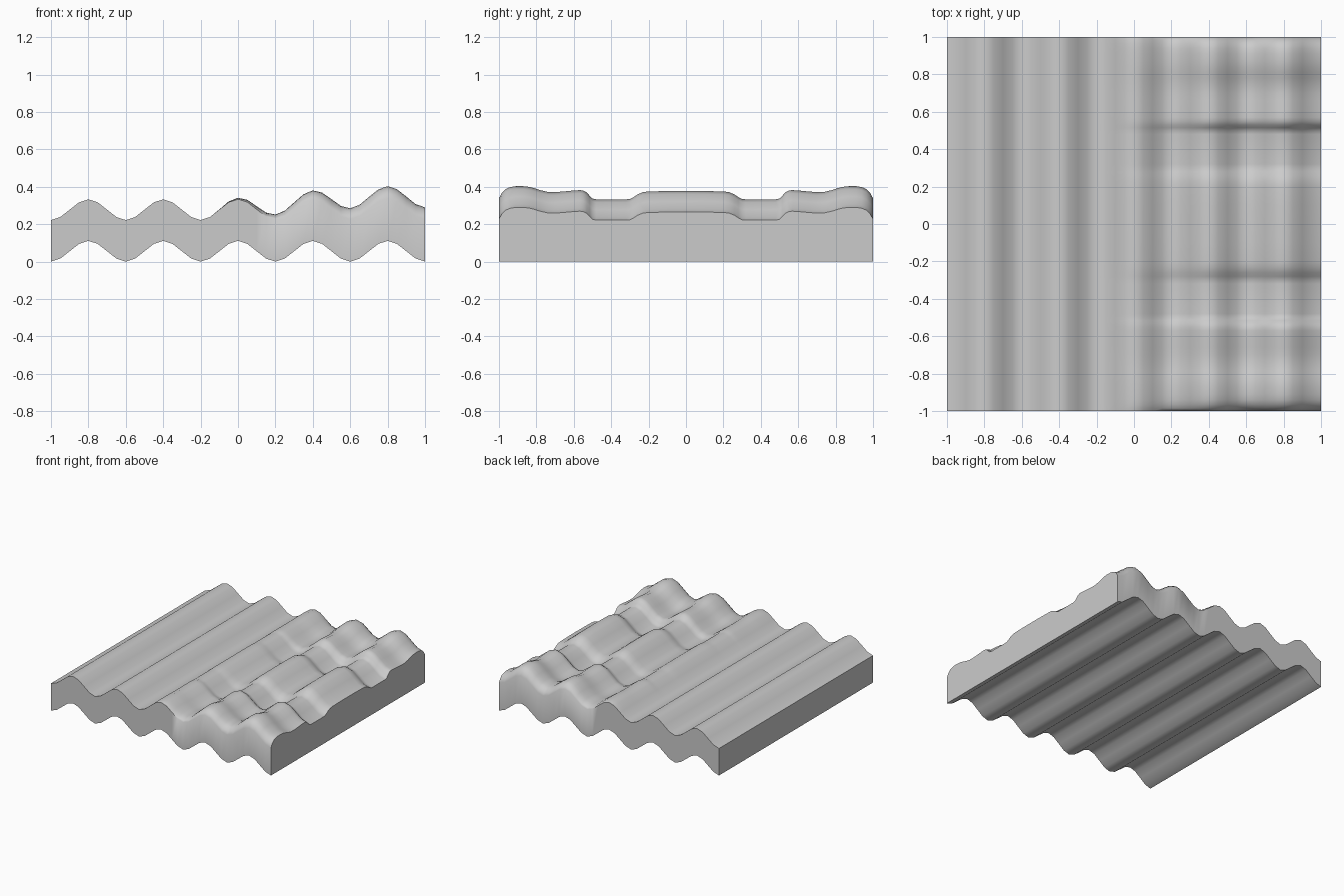
import bpy, bmesh, math

if "Cube" in bpy.data.objects:
    bpy.data.objects.remove(bpy.data.objects["Cube"])

# Corrugated slab with raised mounds over the right half
PERIOD, WAVE, THICK, BUMP = 0.4, 0.0555, 0.222, 0.07

# Bump strength along x, and along |y| (mirrored front/back)
RISE = [(-1, 0), (-0.15, 0), (-0.1, .02), (0, .12), (.1, .26), (.2, .42), (.3, .55), (.4, .68),
        (.5, .80), (.6, .90), (.7, .97), (.8, 1), (.9, 1), (1, .97)]
MOUNDS = [(0, .64), (.1, .63), (.2, .6), (.23, .55), (.26, .37), (.28, .17), (.3, .02), (.32, 0),
          (.48, 0), (.5, .06), (.515, .27), (.53, .52), (.55, .68), (.57, .7), (.61, .66),
          (.66, .59), (.7, .55), (.74, .57), (.78, .7), (.81, .84), (.84, .95), (.87, 1),
          (.91, 1), (.94, .93), (.965, .78), (.985, .47), (1, .08)]


def lerp(table, t):
    for (a, va), (b, vb) in zip(table, table[1:]):
        if t <= b:
            return va + (vb - va) * (t - a) / (b - a)
    return table[-1][1]


def wave(x):
    return WAVE * (1 - math.cos(2 * math.pi * (x + 1) / PERIOD))


xs = [-1 + 0.05 * i for i in range(41)]
ys = sorted({s * y for y, _ in MOUNDS for s in (-1, 1)})

bm = bmesh.new()


def strip(row_a, row_b):
    for i in range(len(row_a) - 1):
        bm.faces.new((row_a[i], row_a[i + 1], row_b[i + 1], row_b[i]))


# Top surface grid: wave plus mounds
top = [[bm.verts.new((x, y, wave(x) + THICK + BUMP * lerp(RISE, x) * lerp(MOUNDS, abs(y))))
        for x in xs] for y in ys]
for a, b in zip(top, top[1:]):
    strip(a, b)

# Underside: plain wave
front = [bm.verts.new((x, -1, wave(x))) for x in xs]
back = [bm.verts.new((x, 1, wave(x))) for x in xs]
strip(back, front)

# Four side walls
strip(front, top[0])
strip(top[-1], back)
bm.faces.new([front[0]] + [r[0] for r in top] + [back[0]])
bm.faces.new([back[-1]] + [r[-1] for r in reversed(top)] + [front[-1]])
bmesh.ops.recalc_face_normals(bm, faces=bm.faces)

mesh = bpy.data.meshes.new("corrugated_slab")
bm.to_mesh(mesh)
bm.free()
slab = bpy.data.objects.new("corrugated_slab", mesh)
bpy.context.collection.objects.link(slab)

grey = bpy.data.materials.new("light grey")
grey.diffuse_color = (0.6, 0.6, 0.6, 1)
grey.use_nodes = True
grey.node_tree.nodes["Principled BSDF"].inputs["Base Color"].default_value = grey.diffuse_color
mesh.materials.append(grey)

bpy.context.view_layer.objects.active = slab
slab.select_set(True)
bpy.ops.object.shade_smooth_by_angle(angle=math.radians(60))
